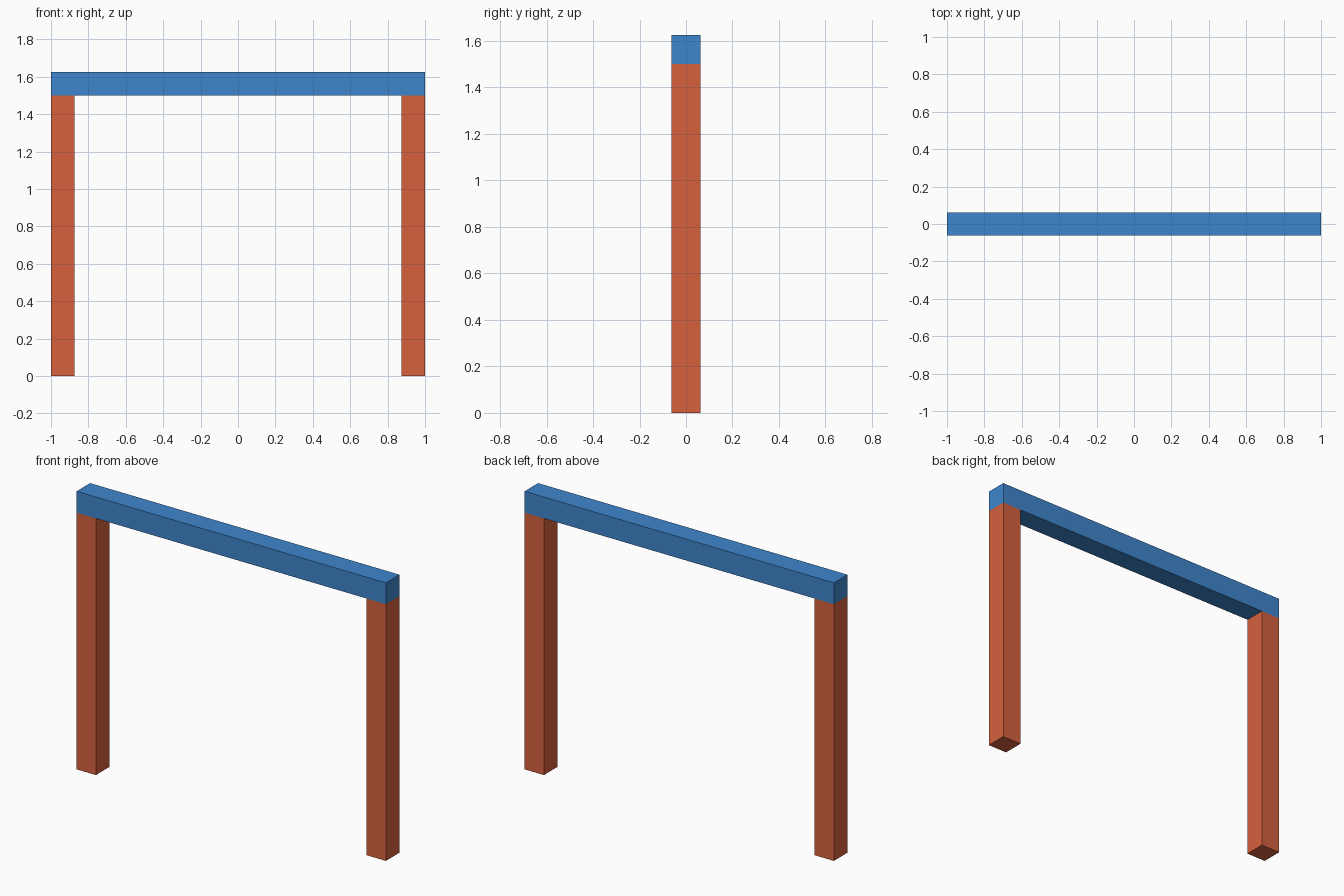
import bpy

if "Cube" in bpy.data.objects:
    bpy.data.objects.remove(bpy.data.objects["Cube"])

THICK = 0.125   # square section of posts and beam
POST_H = 1.5


def material(name, color):
    mat = bpy.data.materials.new(name)
    mat.diffuse_color = color
    mat.use_nodes = True
    mat.node_tree.nodes["Principled BSDF"].inputs["Base Color"].default_value = mat.diffuse_color
    return mat


def box(name, size, center, mat):
    bpy.ops.mesh.primitive_cube_add(size=1, location=center)
    obj = bpy.context.object
    obj.name = name
    obj.scale = size
    bpy.ops.object.transform_apply(location=False, rotation=False, scale=True)
    obj.data.materials.append(mat)
    return obj


red = material("post_red", (0.67, 0.12, 0.047, 1))
blue = material("beam_blue", (0.049, 0.24, 0.61, 1))

# Upright posts at both ends
for side, x in (("left", -1), ("right", 1)):
    box(f"{side}_post", (THICK, THICK, POST_H),
        (x * (1 - THICK / 2), 0, POST_H / 2), red)

# Beam resting on the posts
box("top_beam", (2, THICK, THICK), (0, 0, POST_H + THICK / 2), blue)
